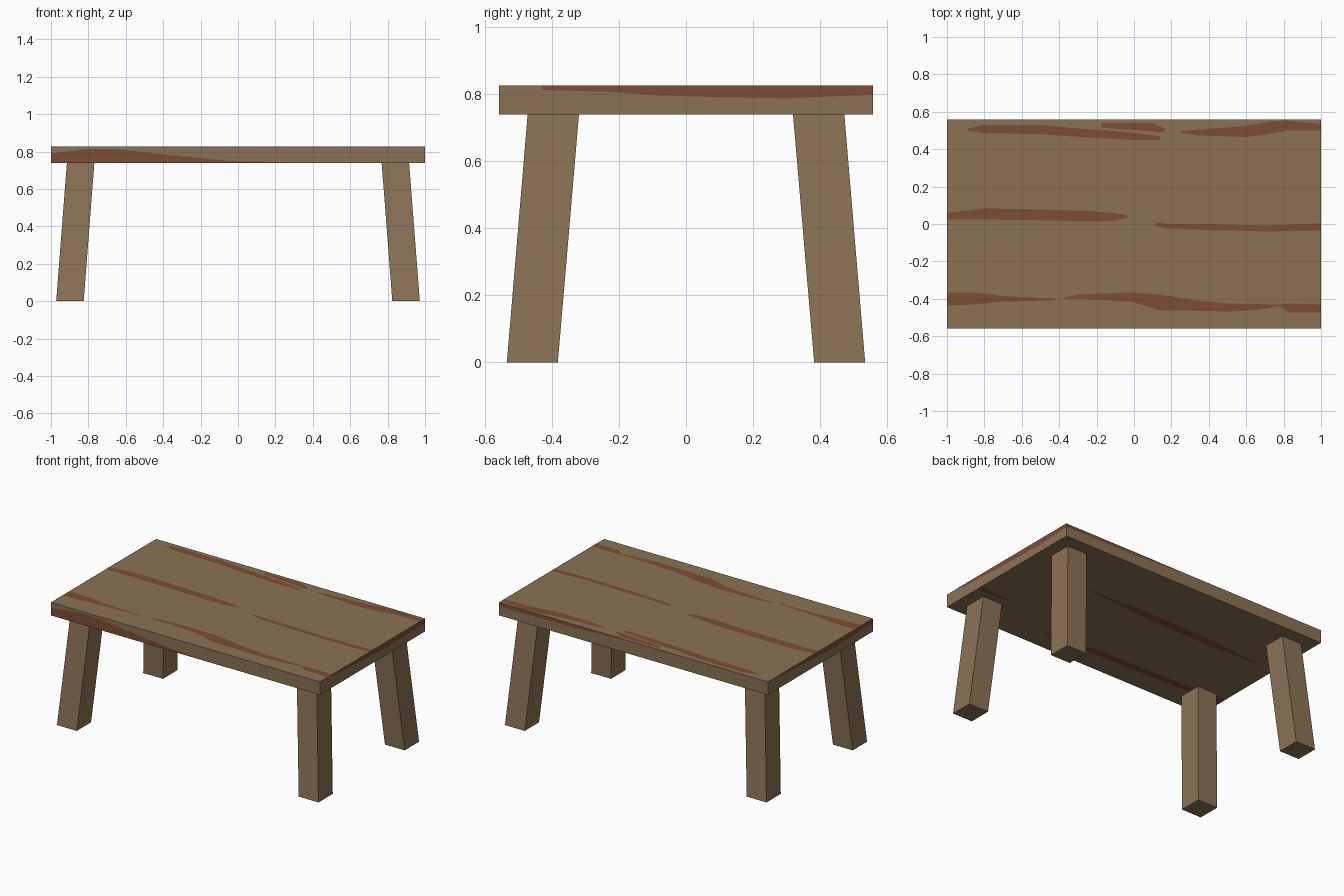
import bpy, bmesh
from mathutils import Vector

if "Cube" in bpy.data.objects:
    bpy.data.objects.remove(bpy.data.objects["Cube"])

HX, HY, Z0, Z1, EPS = 0.999, 0.558, 0.739, 0.826, 0.001


def material(name, rgb):
    m = bpy.data.materials.new(name)
    m.diffuse_color = (*rgb, 1.0)
    m.use_nodes = True
    m.node_tree.nodes["Principled BSDF"].inputs["Base Color"].default_value = m.diffuse_color
    return m


wood = material("brown wood", (0.258, 0.171, 0.091))
grain = material("red brown grain", (0.205, 0.076, 0.034))


def make_object(name, bm, mat):
    mesh = bpy.data.meshes.new(name)
    bm.to_mesh(mesh)
    bm.free()
    mesh.materials.append(mat)
    ob = bpy.data.objects.new(name, mesh)
    bpy.context.collection.objects.link(ob)
    return ob


def prism(name, low, high, z0, z1):
    """Box with separate (xmin, xmax, ymin, ymax) outlines at both ends."""
    bm = bmesh.new()
    rings = []
    for (a, b, c, d), z in ((low, z0), (high, z1)):
        rings.append([bm.verts.new(p) for p in
                      ((a, c, z), (b, c, z), (b, d, z), (a, d, z))])
    bm.faces.new(rings[0][::-1])
    bm.faces.new(rings[1])
    for i in range(4):
        j = (i + 1) % 4
        bm.faces.new((rings[0][i], rings[0][j], rings[1][j], rings[1][i]))
    bmesh.ops.recalc_face_normals(bm, faces=bm.faces)
    return make_object(name, bm, wood)


def streaks(name, place, normal, bands):
    """Thin painted grain; each band is a strip of (along, low, high)."""
    bm = bmesh.new()
    n = Vector(normal)
    for band in bands:
        pairs = [[bm.verts.new(Vector(place(u, v)) + n * EPS) for v in (lo, hi)]
                 for u, lo, hi in band]
        for p, q in zip(pairs, pairs[1:]):
            f = bm.faces.new((p[0], q[0], q[1], p[1]))
            f.normal_update()
            if f.normal.dot(n) < 0:
                f.normal_flip()
    make_object(name, bm, grain)


# Table top slab
slab = (-HX, HX, -HY, HY)
prism("table_top", slab, slab, Z0, Z1)

# Four splayed legs
for sx, side in ((-1, "left"), (1, "right")):
    for sy, end in ((-1, "front"), (1, "back")):
        def outline(x0, x1, y0, y1):
            return (sx * x0, sx * x1, sy * y0, sy * y1)
        prism(f"{end}_{side}_leg", outline(0.825, 0.972, 0.382, 0.534),
              outline(0.768, 0.915, 0.319, 0.472), 0, Z0)

# Grain on the upper face
streaks("top_grain", lambda u, v: (u, v, Z1), (0, 0, 1), [
    [(-.89, .50, .51), (-.8, .485, .53), (-.5, .48, .53), (-.29, .465, .51),
     (-.02, .45, .49), (.14, .45, .468)],
    [(-.175, .515, .54), (-.03, .505, .54), (.1, .495, .54), (.165, .49, .51)],
    [(.25, .485, .495), (.35, .473, .505), (.6, .465, .525), (.72, .48, .548),
     (.82, .50, .553), (HX, .50, .535)],
    [(-HX, .024, .06), (-.8, .024, .083), (-.45, .019, .077), (-.24, .012, .07),
     (-.1, .018, .058), (-.035, .033, .047)],
    [(.115, -.012, .01), (.19, -.025, 0), (.4, -.033, 0), (.7, -.04, -.008),
     (HX, -.035, .003)],
    [(-HX, -.436, -.366), (-.85, -.43, -.366), (-.7, -.415, -.385),
     (-.42, -.408, -.4)],
    [(-.38, -.4, -.395), (-.3, -.4, -.377), (-.02, -.415, -.366),
     (.14, -.463, -.377), (.3, -.463, -.404), (.51, -.468, -.425),
     (.65, -.46, -.428), (.78, -.44, -.43), (.83, -.473, -.425),
     (HX, -.474, -.43)],
])

# Grain on the underside
streaks("underside_grain", lambda u, v: (u, v, Z0), (0, 0, -1), [
    [(-.85, .115, .13), (-.5, .10, .16), (0, .11, .17), (.47, .145, .155)],
    [(-HX, -.40, -.33), (-.5, -.41, -.36), (0, -.42, -.37), (.39, -.42, -.41)],
    [(.76, -.265, -.255), (HX, -.28, -.23)],
])

# Grain on the four edges
streaks("front_edge_grain", lambda u, v: (u, -HY, v), (0, -1, 0), [
    [(-HX, Z0, .79), (-.8, Z0, .813), (-.63, Z0, .812), (-.45, Z0, .79),
     (-.2, Z0, .765), (-.04, Z0, .75), (.33, Z0, Z0 + .002)]])
streaks("back_edge_grain", lambda u, v: (u, HY, v), (0, 1, 0), [
    [(HX, .80, Z1), (.5, .805, Z1), (.1, .82, Z1 - .001)]])
side = [(-.427, .812, Z1), (-.25, .807, Z1), (-.1, .797, Z1), (.1, .79, Z1),
        (.3, .787, Z1), (HY, .798, Z1)]
streaks("right_edge_grain", lambda u, v: (HX, u, v), (1, 0, 0), [side])
streaks("left_edge_grain", lambda u, v: (-HX, -u, v), (-1, 0, 0), [side])
